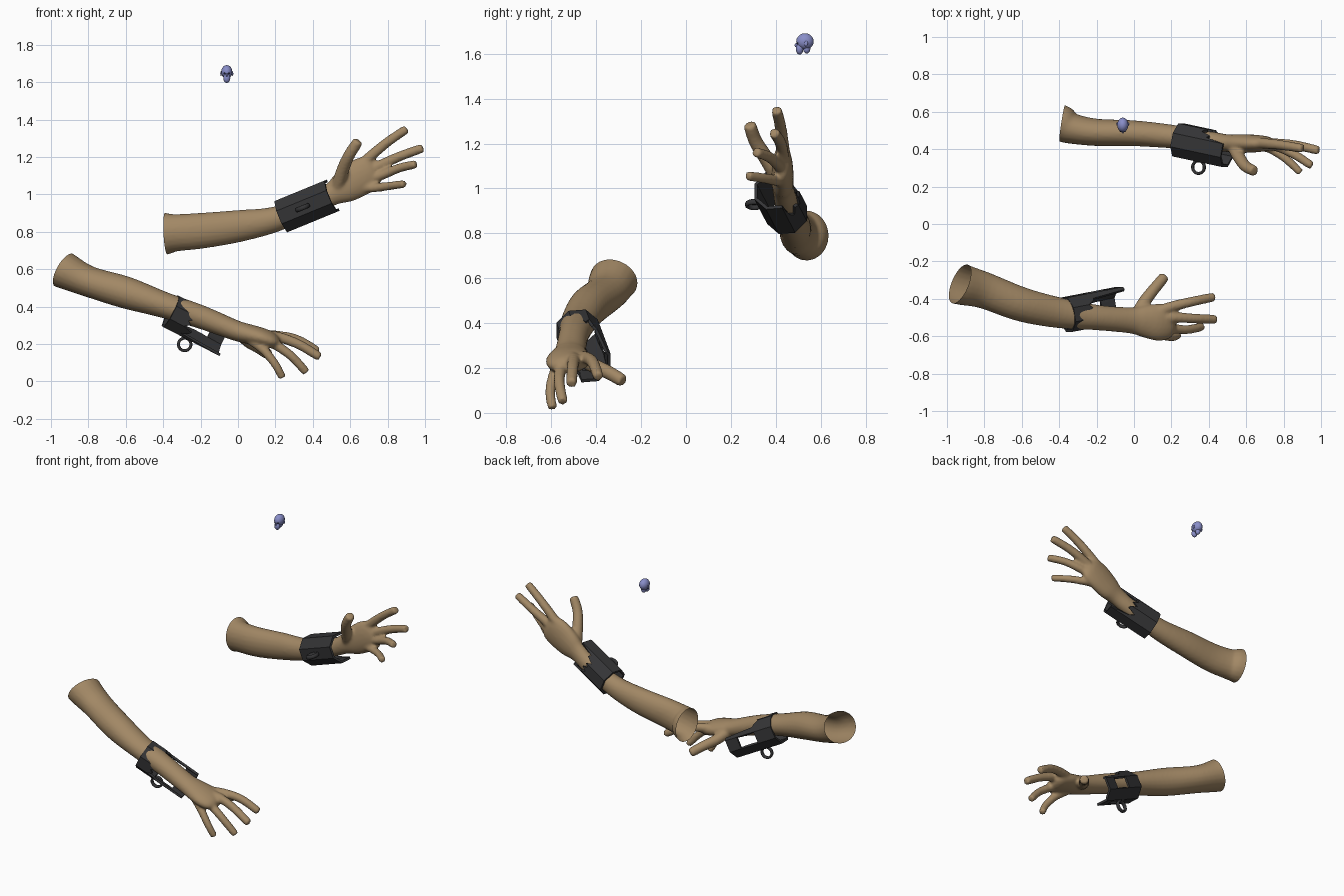
import bpy, bmesh, math
from mathutils import Vector, Matrix

if "Cube" in bpy.data.objects:
    bpy.data.objects.remove(bpy.data.objects["Cube"])


def material(name, rgb):
    m = bpy.data.materials.new(name)
    m.diffuse_color = (*rgb, 1)
    m.use_nodes = True
    m.node_tree.nodes["Principled BSDF"].inputs["Base Color"].default_value = m.diffuse_color
    return m


SKIN = material("tan skin", (0.36, 0.245, 0.13))
IRON = material("dark iron", (0.035, 0.035, 0.037))
BLUE = material("pale blue", (0.25, 0.27, 0.58))
NAVY = material("dark blue", (0.05, 0.055, 0.13))


def finish(bm, name, mat, smooth=True):
    bmesh.ops.recalc_face_normals(bm, faces=bm.faces)
    me = bpy.data.meshes.new(name)
    bm.to_mesh(me)
    bm.free()
    me.materials.append(mat)
    ob = bpy.data.objects.new(name, me)
    bpy.context.collection.objects.link(ob)
    for p in me.polygons:
        p.use_smooth = smooth
    return ob


def spline(rows, n=5):
    """Catmull-Rom through rows of numbers."""
    out = []
    for i in range(len(rows) - 1):
        p = [Vector(rows[min(max(k, 0), len(rows) - 1)]) for k in range(i - 1, i + 3)]
        for s in range(n):
            t = s / n
            out.append(0.5 * (2 * p[1] + (p[2] - p[0]) * t
                              + (2 * p[0] - 5 * p[1] + 4 * p[2] - p[3]) * t * t
                              + (3 * p[1] - p[0] - 3 * p[2] + p[3]) * t ** 3))
    return out + [Vector(rows[-1])]


def tube(bm, rows, side, sides=20):
    """Closed loft of ellipses; row = x, y, z, half width, half thickness."""
    rows = spline(rows)
    pts = [Vector(r[:3]) for r in rows]
    rings = []
    for i, r in enumerate(rows):
        t = (pts[min(i + 1, len(pts) - 1)] - pts[max(i - 1, 0)]).normalized()
        w = (side - t * side.dot(t)).normalized()
        h = t.cross(w)
        rings.append([bm.verts.new(pts[i] + w * math.cos(a) * r[3] + h * math.sin(a) * r[4])
                      for a in (2 * math.pi * k / sides for k in range(sides))])
    for a, b in zip(rings, rings[1:]):
        for k in range(sides):
            bm.faces.new((a[k], a[k - 1], b[k - 1], b[k]))
    bm.faces.new(rings[0])
    bm.faces.new(rings[-1][::-1])


def arm(name, side, stations, fingers, cut_co, cut_no):
    bm = bmesh.new()
    tube(bm, stations, side)
    for path, r in fingers:
        n = len(path) - 1
        rows = [(*p, r * (1 - 0.22 * i / n), r * (1 - 0.22 * i / n)) for i, p in enumerate(path)]
        end = Vector(path[-1])
        d = (end - Vector(path[-2])).normalized()
        rows.append((*(end + d * r * 0.15), r * 0.5, r * 0.5))
        tube(bm, rows, Vector((0.3, 1, 0.2)), 12)
    ob = finish(bm, name, SKIN)
    # fuse palm, fingers and forearm into one skin
    rm = ob.modifiers.new("fuse", 'REMESH')
    rm.mode, rm.voxel_size, rm.use_smooth_shade = 'VOXEL', 0.009, True
    sm = ob.modifiers.new("soften", 'SMOOTH')
    sm.factor, sm.iterations = 0.5, 5
    me = bpy.data.meshes.new_from_object(ob.evaluated_get(bpy.context.evaluated_depsgraph_get()))
    ob.modifiers.clear()
    # cut the elbow end open
    bm = bmesh.new()
    bm.from_mesh(me)
    bmesh.ops.bisect_plane(bm, geom=bm.verts[:] + bm.edges[:] + bm.faces[:], plane_co=cut_co,
                           plane_no=cut_no, clear_inner=True)
    bm.to_mesh(me)
    bm.free()
    for p in me.polygons:
        p.use_smooth = True
    ob.data = me
    if not me.materials:
        me.materials.append(SKIN)


def cuff(name, start, axis, radius, length, is_window, ring_t, ring_angle):
    """Broken octagonal shell; length(angle, j) gives its jagged far edge."""
    a = Vector(axis).normalized()
    u = Vector((0, 1, 0))
    u = (u - a * u.dot(a)).normalized()
    v = a.cross(u)
    start = Vector(start)
    bm = bmesh.new()
    cols, rows = 32, 8
    grid = []
    for j in range(cols):
        ang = 2 * math.pi * j / cols
        local = (ang + math.pi / 8) % (math.pi / 4) - math.pi / 8
        r = radius / math.cos(local)
        L = length((math.degrees(ang) + 180) % 360 - 180, j)
        grid.append([bm.verts.new(start + a * L * i / rows + (u * math.cos(ang) + v * math.sin(ang)) * r)
                     for i in range(rows + 1)])
    for j in range(cols):
        mid = (360 * (j + 0.5) / cols + 180) % 360 - 180
        for i in range(rows):
            if not is_window(mid, i):
                k = (j + 1) % cols
                bm.faces.new((grid[j][i], grid[k][i], grid[k][i + 1], grid[j][i + 1]))
    ob = finish(bm, name, IRON, False)
    s = ob.modifiers.new("thickness", 'SOLIDIFY')
    s.thickness, s.offset = 0.014, -1
    # hanging ring
    ra = math.radians(ring_angle)
    out = u * math.cos(ra) + v * math.sin(ra)
    c = start + a * ring_t + out * (radius + 0.03)
    bm = bmesh.new()
    loops = []
    nrm = a.cross(out)
    for i in range(20):
        t = 2 * math.pi * i / 20
        d = a * math.cos(t) + out * math.sin(t)
        loops.append([bm.verts.new(c + d * (0.034 + 0.008 * math.cos(q)) + nrm * 0.013 * math.sin(q))
                      for q in (math.pi * k / 4 for k in range(8))])
    for i in range(20):
        for k in range(8):
            bm.faces.new((loops[i - 1][k - 1], loops[i][k - 1], loops[i][k], loops[i - 1][k]))
    finish(bm, name + "_ring", IRON)


# raised arm, palm to the front
arm("raised_arm", Vector((-0.35, 0, 1)), [
    (-0.48, 0.55, 0.785, 0.125, 0.11), (-0.39, 0.535, 0.79, 0.113, 0.102),
    (-0.33, 0.51, 0.795, 0.10, 0.082), (-0.2, 0.49, 0.805, 0.096, 0.073),
    (0, 0.485, 0.83, 0.086, 0.069), (0.2, 0.468, 0.867, 0.068, 0.063),
    (0.4, 0.445, 0.945, 0.057, 0.052), (0.5, 0.432, 1.0, 0.062, 0.047),
    (0.57, 0.43, 1.04, 0.088, 0.05), (0.65, 0.43, 1.09, 0.10, 0.047),
    (0.71, 0.43, 1.12, 0.09, 0.038), (0.74, 0.43, 1.135, 0.06, 0.02)], [
    ([(0.53, 0.42, 1.03), (0.56, 0.36, 1.13), (0.595, 0.31, 1.21), (0.64, 0.285, 1.28)], 0.037),
    ([(0.64, 0.435, 1.14), (0.71, 0.43, 1.205), (0.80, 0.42, 1.28), (0.895, 0.405, 1.345)], 0.031),
    ([(0.66, 0.43, 1.10), (0.76, 0.43, 1.155), (0.87, 0.42, 1.205), (0.98, 0.395, 1.245)], 0.031),
    ([(0.65, 0.43, 1.07), (0.76, 0.415, 1.10), (0.86, 0.37, 1.14), (0.945, 0.315, 1.16)], 0.029),
    ([(0.62, 0.425, 1.04), (0.72, 0.405, 1.035), (0.81, 0.35, 1.045), (0.885, 0.28, 1.055)], 0.027)],
    (-0.385, 0.53, 0.79), (1, -0.15, 0.05))

# lowered arm, palm down
arm("lowered_arm", Vector((0.2, 1, 0)), [
    (-1.02, -0.28, 0.64, 0.125, 0.11), (-0.93, -0.32, 0.595, 0.112, 0.10),
    (-0.8, -0.355, 0.535, 0.098, 0.083), (-0.6, -0.43, 0.475, 0.092, 0.086),
    (-0.4, -0.475, 0.41, 0.082, 0.07), (-0.2, -0.50, 0.345, 0.068, 0.063),
    (-0.02, -0.515, 0.275, 0.07, 0.055), (0.05, -0.52, 0.255, 0.085, 0.053),
    (0.13, -0.525, 0.235, 0.10, 0.05), (0.19, -0.525, 0.215, 0.088, 0.04),
    (0.22, -0.525, 0.205, 0.055, 0.02)], [
    ([(0.02, -0.48, 0.25), (0.06, -0.41, 0.21), (0.11, -0.345, 0.18), (0.16, -0.285, 0.145)], 0.037),
    ([(0.10, -0.48, 0.245), (0.19, -0.445, 0.245), (0.31, -0.415, 0.225), (0.42, -0.392, 0.165)], 0.031),
    ([(0.10, -0.51, 0.24), (0.20, -0.50, 0.24), (0.32, -0.505, 0.20), (0.43, -0.51, 0.135)], 0.031),
    ([(0.09, -0.54, 0.23), (0.18, -0.555, 0.205), (0.28, -0.565, 0.14), (0.36, -0.55, 0.055)], 0.029),
    ([(0.07, -0.56, 0.22), (0.14, -0.59, 0.165), (0.20, -0.605, 0.09), (0.235, -0.595, 0.025)], 0.027)],
    (-0.93, -0.32, 0.595), (0.82, -0.35, -0.45))

# broken wrist cuffs
jag = (0.02, -0.015, 0.005, -0.025, 0.03)
cuff("raised_cuff", (0.235, 0.45, 0.883), (0.28, -0.06, 0.115), 0.09,
     lambda d, j: 0.17 + jag[j % 5] if abs(d) < 62 else 0.295,
     lambda d, i: False, 0.145, 180)
cuff("lowered_cuff", (-0.36, -0.485, 0.375), (0.31, 0.06, -0.16), 0.093,
     lambda d, j: 0.34 if -115 < d < 38 else 0.11 + jag[j % 5],
     lambda d, i: (abs(d) < 18 or -105 < d < -72) and 3 <= i <= 5, 0.15, -90)


# tiny floating head
def ball(bm, c, r, mi=0):
    m = Matrix.Translation(c) @ Matrix.Diagonal((*r, 1))
    bmesh.ops.create_uvsphere(bm, u_segments=16, v_segments=10, radius=1, matrix=m)


bm = bmesh.new()
ball(bm, (-0.06, 0.53, 1.655), (0.030, 0.039, 0.036))     # cranium
ball(bm, (-0.06, 0.506, 1.622), (0.019, 0.017, 0.026))    # jaw
ball(bm, (-0.06, 0.491, 1.638), (0.005, 0.007, 0.009))    # nose
ball(bm, (-0.06, 0.538, 1.622), (0.016, 0.016, 0.021))    # neck
for s in (-1, 1):
    ball(bm, (-0.06 + s * 0.031, 0.535, 1.645), (0.004, 0.008, 0.012))
finish(bm, "floating_head", BLUE)
bm = bmesh.new()
for s in (-1, 1):
    ball(bm, (-0.06 + s * 0.012, 0.4965, 1.647), (0.006, 0.004, 0.004))
finish(bm, "eye_sockets", NAVY)
